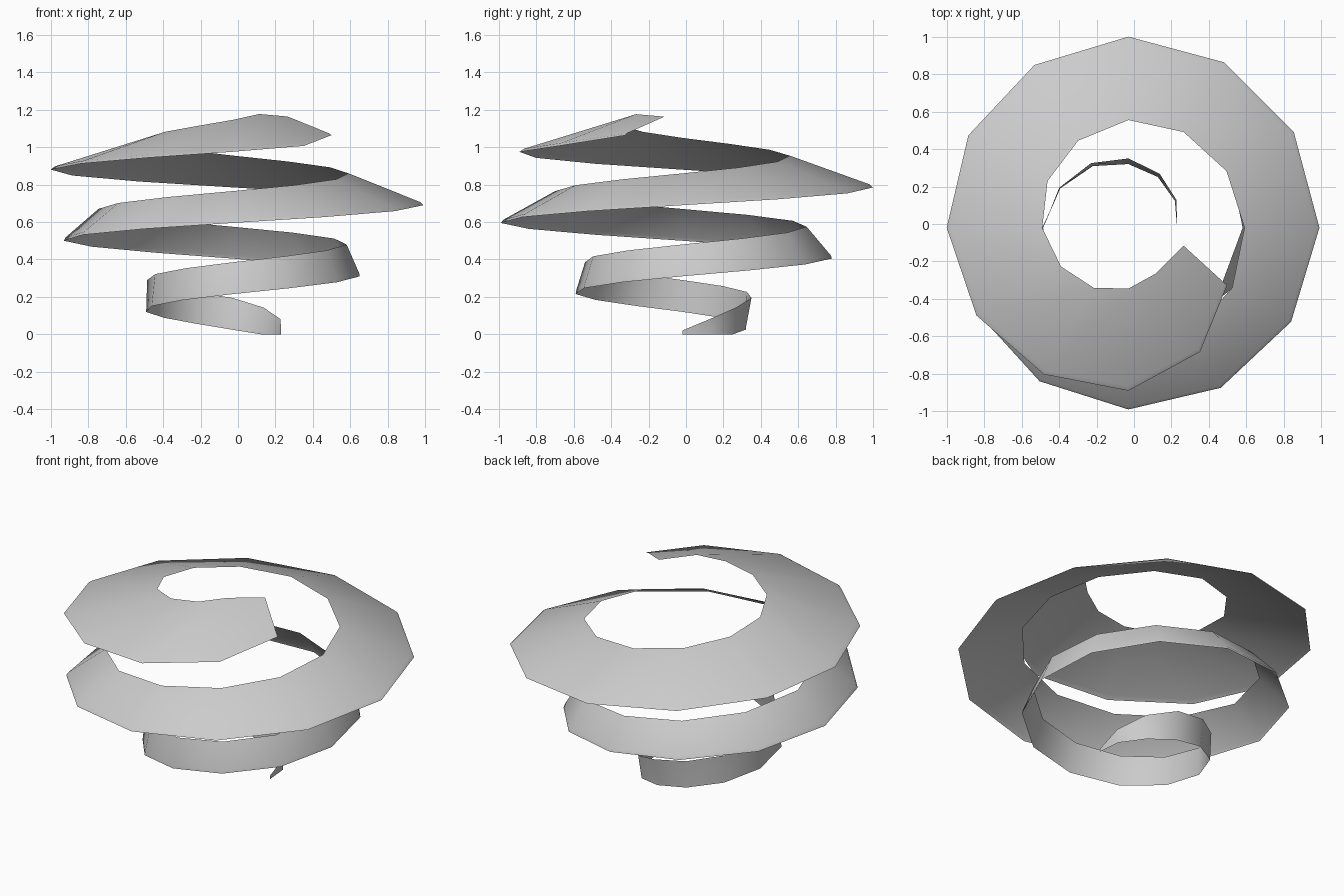
import bpy, bmesh, math

cube = bpy.data.objects.get("Cube")
if cube:
    bpy.data.objects.remove(cube, do_unlink=True)

grey = bpy.data.materials.new("light_grey")
grey.use_nodes = True
grey.diffuse_color = (0.6, 0.6, 0.6, 1)
grey.node_tree.nodes["Principled BSDF"].inputs["Base Color"].default_value = (0.6, 0.6, 0.6, 1)

CX, CY = -0.03, -0.02      # axis of the coil
STEP, COUNT = 30, 35       # twelve sides per turn, just under three turns

# (angle, radius) of the two ribbon edges
LOWER = [(0, .26), (90, .34), (180, .46), (270, .57), (360, .68), (450, .80), (540, .90),
         (630, .97), (720, 1.02), (810, 1.02), (900, .97), (990, .87), (1020, .765), (1050, .61)]
UPPER = [(0, .26), (90, .37), (180, .455), (270, .52), (360, .61), (450, .665), (540, .715),
         (630, .68), (720, .62), (810, .575), (900, .46), (990, .325), (1020, .285), (1050, .31)]


def radius(table, a):
    for (a0, r0), (a1, r1) in zip(table, table[1:]):
        if a <= a1:
            return r0 + (r1 - r0) * (a - a0) / (a1 - a0)
    return table[-1][1]


def point(a, r, z):
    t = math.radians(a)
    return (CX + r * math.cos(t), CY + r * math.sin(t), z)


# Spiral ribbon: each column is lower edge, narrow rim, upper edge
bm = bmesh.new()
columns = []
for i in range(COUNT + 1):
    a = i * STEP
    z = 0.12 + 0.095 * (a - 180) / 90
    z_low = max(0, z) + (0.025 if a >= 1050 else 0)
    z_up = z + 0.17
    z_up -= {0: .08, 30: .05, 60: .02, 1050: .045}.get(a, 0)   # tapered ends
    r_low, r_up = radius(LOWER, a), radius(UPPER, a)
    rim = (r_low + 0.045 * (r_up - r_low), z_low + 0.1 * (z_up - z_low))
    shift = 12 if a >= 1050 else 0                             # slanted top end
    columns.append([bm.verts.new(point(a, r_low, z_low)),
                    bm.verts.new(point(a, *rim)),
                    bm.verts.new(point(a + shift, r_up, z_up))])

for c, d in zip(columns, columns[1:]):
    for j in range(2):
        bm.faces.new((c[j], d[j], d[j + 1], c[j + 1]))

mesh = bpy.data.meshes.new("spiral_ribbon")
bm.to_mesh(mesh)
bm.free()
mesh.materials.append(grey)
ribbon = bpy.data.objects.new("spiral_ribbon", mesh)
bpy.context.collection.objects.link(ribbon)

bpy.ops.object.select_all(action='DESELECT')
ribbon.select_set(True)
bpy.context.view_layer.objects.active = ribbon
bpy.ops.object.shade_smooth_by_angle(angle=math.radians(35))
